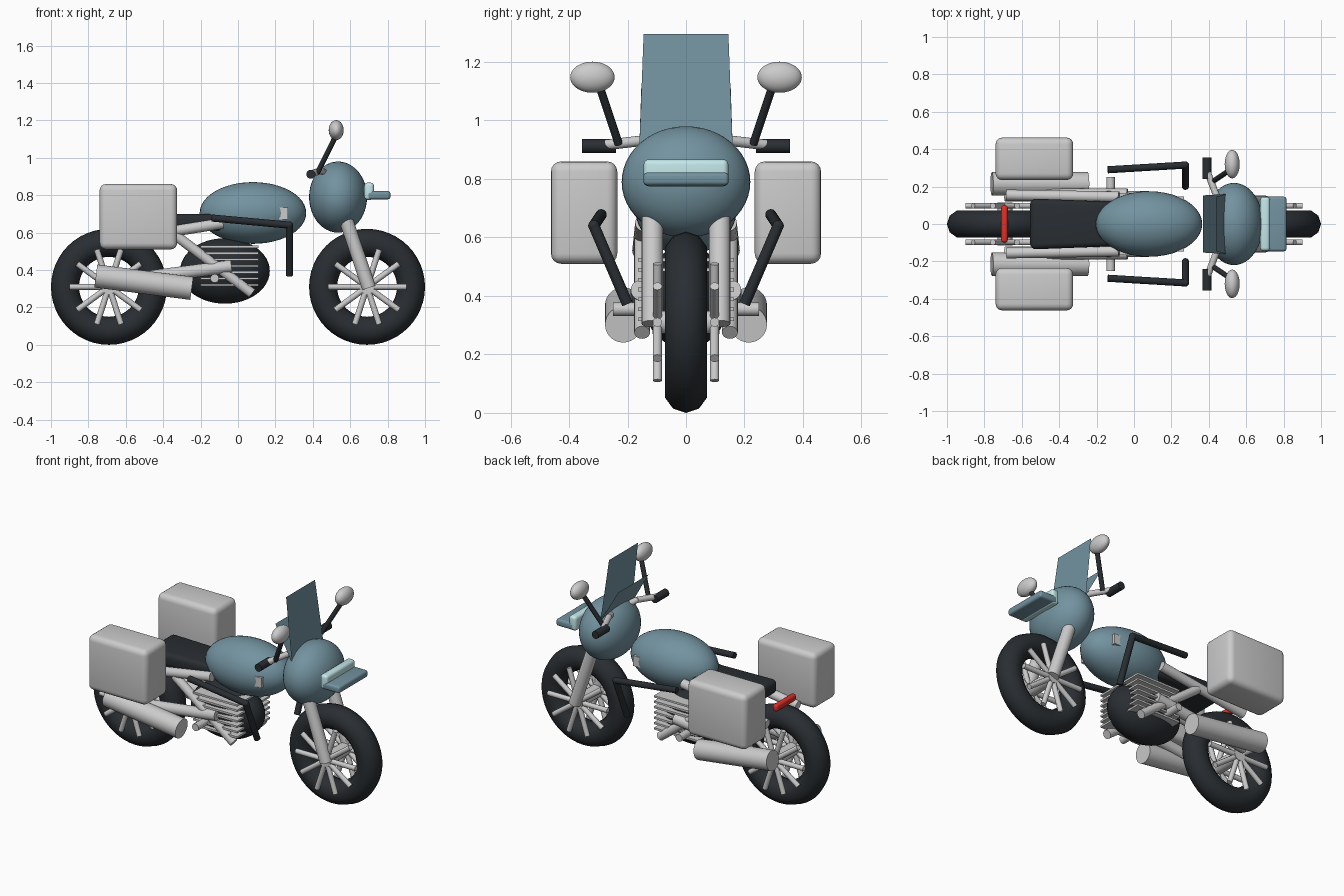
import bpy, math
from mathutils import Vector

if "Cube" in bpy.data.objects:
    bpy.data.objects.remove(bpy.data.objects["Cube"])


def colour(name, rgb):
    m = bpy.data.materials.new(name)
    m.diffuse_color = (*rgb, 1)
    m.use_nodes = True
    m.node_tree.nodes["Principled BSDF"].inputs["Base Color"].default_value = m.diffuse_color
    return m


BLUE = colour("blue_paint", (0.17, 0.29, 0.35))
BLACK = colour("black", (0.022, 0.027, 0.032))
RED = colour("red", (0.75, 0.03, 0.02))
GLASS = colour("lamp_glass", (0.55, 0.8, 0.82))


def finish(name, mat=None, smooth=True):
    ob = bpy.context.object
    ob.name = name
    if mat:
        ob.data.materials.append(mat)
    if smooth:
        bpy.ops.object.shade_smooth_by_angle(angle=math.radians(40))
    return ob


def ball(name, c, r, mat=None):
    bpy.ops.mesh.primitive_uv_sphere_add(segments=40, ring_count=24, location=c)
    bpy.context.object.scale = r
    bpy.ops.object.transform_apply(location=False, rotation=False)
    return finish(name, mat)


def rod(name, a, b, r, mat=None, sides=20):
    a, b = Vector(a), Vector(b)
    bpy.ops.mesh.primitive_cylinder_add(vertices=sides, radius=r, depth=(b - a).length,
                                        location=(a + b) / 2)
    bpy.context.object.rotation_euler = (b - a).to_track_quat('Z', 'Y').to_euler()
    return finish(name, mat)


def box(name, lo, hi, mat=None, bevel=0):
    lo, hi = Vector(lo), Vector(hi)
    bpy.ops.mesh.primitive_cube_add(size=1, location=(lo + hi) / 2)
    ob = bpy.context.object
    ob.scale = hi - lo
    bpy.ops.object.transform_apply(location=False, rotation=False)
    if bevel:
        m = ob.modifiers.new("bevel", 'BEVEL')
        m.width, m.segments = bevel, 4
        bpy.ops.object.modifier_apply(modifier="bevel")
    return finish(name, mat)


def mesh(name, verts, faces, mat=None):
    me = bpy.data.meshes.new(name)
    me.from_pydata(verts, [], faces)
    ob = bpy.data.objects.new(name, me)
    bpy.context.collection.objects.link(ob)
    if mat:
        me.materials.append(mat)
    return ob


# Wheels: tyre, hub and two planes of spokes
for label, x in (("rear", -0.69), ("front", 0.69)):
    bpy.ops.mesh.primitive_torus_add(major_radius=0.235, minor_radius=0.075, major_segments=48,
                                     minor_segments=10, location=(x, 0, 0.31),
                                     rotation=(math.pi / 2, 0, 0))
    finish(label + "_tyre", BLACK)
    rod(label + "_hub", (x, -0.115, 0.31), (x, 0.115, 0.31), 0.04)
    for s in (-1, 1):
        for i in range(10):
            a = i * math.tau / 10
            rod(label + "_spoke", (x, s * 0.098, 0.31),
                (x + 0.21 * math.cos(a), s * 0.098, 0.31 + 0.21 * math.sin(a)), 0.016, sides=10)

# Body: tank, fairing, engine
ball("fuel_tank", (0.08, 0, 0.705), (0.285, 0.175, 0.165), BLUE)
ball("fairing", (0.535, 0, 0.79), (0.155, 0.22, 0.19), BLUE)
ball("engine_block", (-0.07, 0, 0.395), (0.24, 0.15, 0.175), BLACK)
for i in range(7):
    z = 0.32 + i * 0.034
    box("cooling_fin", (-0.2, -0.165, z - 0.006), (0.11, 0.165, z + 0.006))

# Seat, narrowing a little toward the tank
seat = box("seat", (-0.555, -0.135, 0.61), (-0.08, 0.135, 0.7), BLACK, 0.03)
for v in seat.data.vertices:
    if v.co.x > 0:
        v.co.y *= 0.88

# Folded sheet windscreen
prof = [(0.44, 0.145, 1.295), (0.49, 0.16, 0.9), (0.37, 0.153, 1.11)]
mesh("windscreen", [(x, s * w, z) for x, w, z in prof for s in (-1, 1)],
     [(0, 1, 3, 2), (2, 3, 5, 4)], BLUE)

# Lights
box("headlight", (0.675, -0.145, 0.775), (0.727, 0.145, 0.867), GLASS, 0.018)
box("headlight_visor", (0.69, -0.146, 0.778), (0.815, 0.146, 0.822), BLUE, 0.014)
box("tail_light", (-0.71, -0.1, 0.615), (-0.675, 0.1, 0.66), RED, 0.015)

# Paired parts on both sides
for s in (-1, 1):
    rod("fork_leg", (0.55, s * 0.115, 0.75), (0.70, s * 0.115, 0.305), 0.037)
    box("pannier", (-0.74, min(s * 0.235, s * 0.462), 0.51),
        (-0.325, max(s * 0.235, s * 0.462), 0.86), None, 0.035)
    rod("muffler", (-0.76, s * 0.215, 0.368), (-0.247, s * 0.215, 0.302), 0.062, sides=28)
    rod("exhaust_pipe", (-0.69, s * 0.155, 0.335), (-0.035, s * 0.155, 0.42), 0.034)
    rod("frame_downtube", (-0.34, s * 0.15, 0.59), (0.075, s * 0.15, 0.275), 0.027)
    rod("subframe_tube", (-0.68, s * 0.155, 0.555), (-0.08, s * 0.145, 0.65), 0.029)
    rod("footpeg", (-0.125, s * 0.1, 0.355), (-0.125, s * 0.25, 0.355), 0.023)
    box("tank_badge_plate", (0.195, min(s * 0.1, s * 0.148), 0.67),
        (0.268, max(s * 0.1, s * 0.148), 0.735))
    # handlebar, grip and mirror
    rod("handlebar", (0.39, s * 0.285, 0.915), (0.445, s * 0.14, 0.932), 0.018)
    rod("handlebar_inner", (0.445, s * 0.14, 0.932), (0.5, 0, 0.9), 0.018)
    rod("grip", (0.39, s * 0.24, 0.912), (0.39, s * 0.355, 0.912), 0.024, BLACK)
    rod("mirror_stem", (0.425, s * 0.23, 0.92), (0.522, s * 0.295, 1.115), 0.014, BLACK)
    ball("mirror", (0.525, s * 0.32, 1.148), (0.04, 0.076, 0.053))
    # side guard rail
    p = [(-0.14, s * 0.29, 0.678), (0.275, s * 0.315, 0.64), (0.275, s * 0.2, 0.372)]
    rod("guard_rail_top", p[0], p[1], 0.019, BLACK)
    rod("guard_rail_drop", p[1], p[2], 0.019, BLACK)
    ball("guard_rail_elbow", p[1], (0.0195, 0.0195, 0.0195), BLACK)
